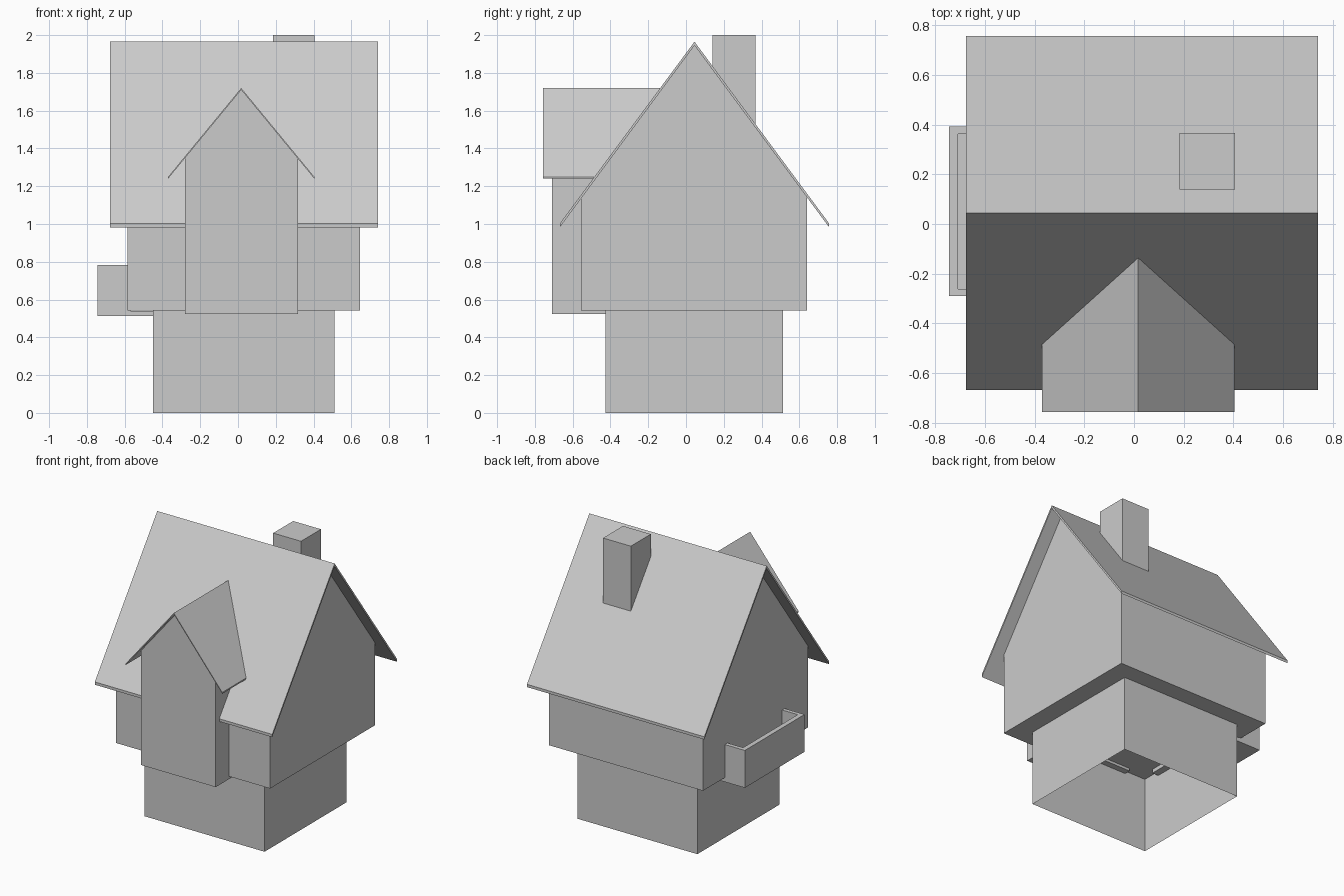
import bpy
import bmesh

default = bpy.data.objects.get("Cube")
if default:
    bpy.data.objects.remove(default, do_unlink=True)

grey = bpy.data.materials.new("plain grey")
colour = (0.6, 0.6, 0.6, 1)
grey.diffuse_color = colour
grey.use_nodes = True
grey.node_tree.nodes["Principled BSDF"].inputs["Base Color"].default_value = colour


def finish(name, bm):
    bmesh.ops.recalc_face_normals(bm, faces=bm.faces)
    mesh = bpy.data.meshes.new(name)
    bm.to_mesh(mesh)
    bm.free()
    mesh.materials.append(grey)
    obj = bpy.data.objects.new(name, mesh)
    bpy.context.collection.objects.link(obj)
    return obj


def prism(name, profile, axis, start, end):
    """Extrude a (horizontal, z) profile along the x or y axis."""
    def place(h, z, d):
        return (d, h, z) if axis == "x" else (h, d, z)
    bm = bmesh.new()
    face = bm.faces.new([bm.verts.new(place(h, z, start)) for h, z in profile])
    moved = bmesh.ops.extrude_face_region(bm, geom=[face])["geom"]
    verts = [v for v in moved if isinstance(v, bmesh.types.BMVert)]
    bmesh.ops.translate(bm, verts=verts, vec=place(0, 0, end - start))
    return finish(name, bm)


def box(name, x, y, z, drop=None):
    """Box from ranges; drop removes the face that points up (1) or down (-1)."""
    obj = prism(name, [(x[0], z[0]), (x[1], z[0]), (x[1], z[1]), (x[0], z[1])], "y", *y)
    if drop:
        bm = bmesh.new()
        bm.from_mesh(obj.data)
        bm.normal_update()
        gone = [f for f in bm.faces if f.normal.z * drop > 0.9]
        bmesh.ops.delete(bm, geom=gone, context="FACES")
        bm.to_mesh(obj.data)
        bm.free()
    return obj


def gable(left, right, bottom, ridge, peak, pitch):
    """Wall outline whose top follows a roof of the given pitch."""
    return [(left, bottom), (right, bottom), (right, peak - pitch * (right - ridge)),
            (ridge, peak), (left, peak - pitch * (ridge - left))]


def roof(left, right, ridge, peak, pitch, thick):
    """Thin folded roof outline with vertically cut eaves."""
    top = [(left, peak - pitch * (ridge - left)), (ridge, peak),
           (right, peak - pitch * (right - ridge))]
    return top + [(h, z - thick) for h, z in reversed(top)]


# Ground floor, open underneath
box("ground_floor", (-0.45, 0.51), (-0.425, 0.513), (0, 0.545), drop=-1)

# Overhanging upper floor with gable ends, and its roof
prism("upper_floor", gable(-0.556, 0.641, 0.543, 0.044, 1.947, 1.35), "x", -0.585, 0.646)
prism("main_roof", roof(-0.668, 0.758, 0.045, 1.965, 1.35, 0.02), "x", -0.677, 0.741)

# Front bay with its own gable and roof
prism("front_bay", gable(-0.281, 0.318, 0.524, 0.017, 1.71, 1.215), "y", -0.709, -0.38)
prism("bay_roof", roof(-0.37, 0.404, 0.017, 1.72, 1.215, 0.01), "y", -0.757, -0.12)

# Chimney
box("chimney", (0.184, 0.406), (0.139, 0.367), (1.3, 2.0))

# Side balcony: floor slab and three parapet walls
box("balcony_floor", (-0.745, -0.4), (-0.29, 0.392), (0.512, 0.54))
box("balcony_outer_wall", (-0.745, -0.71), (-0.29, 0.392), (0.512, 0.782))
for side, y in (("front", (-0.29, -0.262)), ("back", (0.362, 0.392))):
    box("balcony_" + side + "_wall", (-0.71, -0.57), y, (0.512, 0.782))
